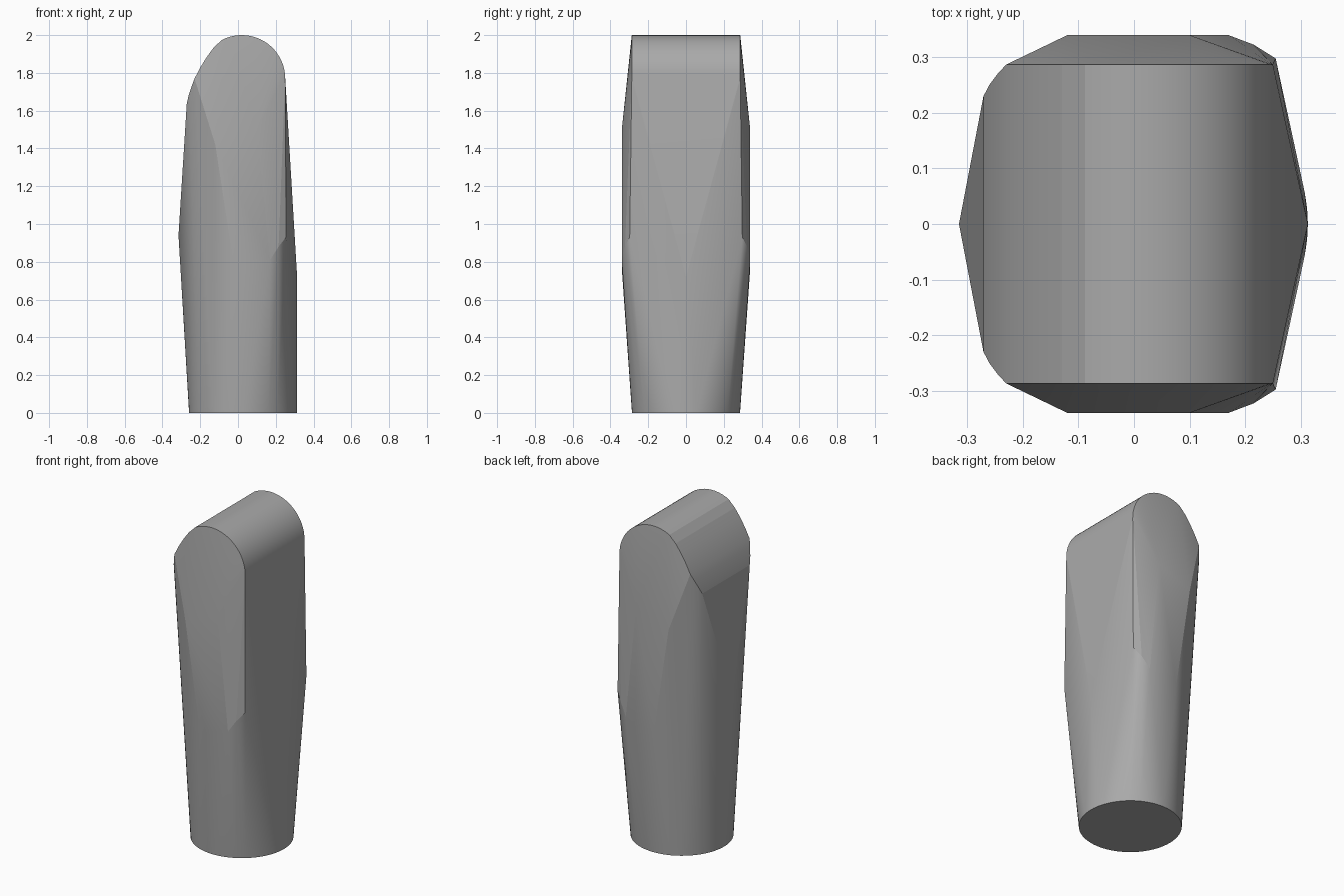
import bpy, bmesh, math

if "Cube" in bpy.data.objects:
    bpy.data.objects.remove(bpy.data.objects["Cube"], do_unlink=True)

grey = bpy.data.materials.new("plain grey")
grey.use_nodes = True
tone = (0.4, 0.4, 0.4, 1)
grey.diffuse_color = tone
grey.node_tree.nodes["Principled BSDF"].inputs["Base Color"].default_value = tone


def arc(cx, cy, radius, start, end, steps):
    for i in range(steps + 1):
        a = math.radians(start + (end - start) * i / steps)
        yield cx + radius * math.cos(a), cy + radius * math.sin(a)


bm = bmesh.new()


def mirrored(x, y, z):
    """Add a point on the front and on the back."""
    for side in (-1, 1):
        bm.verts.new((x, side * y, z))


# Round foot
for x, y in list(arc(0.027, 0, 0.286, 0, 360, 64))[:-1]:
    bm.verts.new((x, y, 0))

# Rounded top, running front to back, with a sloping left shoulder
for x, z in arc(0.02, 1.77, 0.23, 0, 118, 20):
    mirrored(x, 0.287, z)
for x, z in ((-0.13, 1.932), (-0.165, 1.885), (-0.2, 1.828), (-0.23, 1.77)):
    mirrored(x, 0.287, z)
for x, y, z in ((-0.245, 0.271, 1.73), (-0.26, 0.251, 1.685), (-0.271, 0.23, 1.64)):
    mirrored(x, y, z)

# Flat swelling on front and back
for x, z in ((-0.12, 1.42), (0.1, 1.5), (0.17, 0.81), (-0.02, 0.765)):
    mirrored(x, 0.34, z)

# Bulging corners and side ridges
mirrored(0.215, 0.323, 0.88)
mirrored(0.255, 0.298, 0.93)
bm.verts.new((-0.315, 0, 0.94))
bm.verts.new((0.313, 0, 0.72))

# Wrap one taut skin around the sections
hull = bmesh.ops.convex_hull(bm, input=bm.verts)
spare = {v for v in hull["geom_interior"] + hull["geom_unused"]
         if isinstance(v, bmesh.types.BMVert)}
bmesh.ops.delete(bm, geom=list(spare), context="VERTS")
bmesh.ops.dissolve_limit(bm, angle_limit=math.radians(0.3),
                         verts=bm.verts, edges=bm.edges)
bmesh.ops.recalc_face_normals(bm, faces=bm.faces)

mesh = bpy.data.meshes.new("grip_body")
bm.to_mesh(mesh)
bm.free()
mesh.materials.append(grey)
body = bpy.data.objects.new("grip_body", mesh)
bpy.context.collection.objects.link(body)

bpy.context.view_layer.objects.active = body
body.select_set(True)
bpy.ops.object.shade_smooth_by_angle(angle=math.radians(7))
